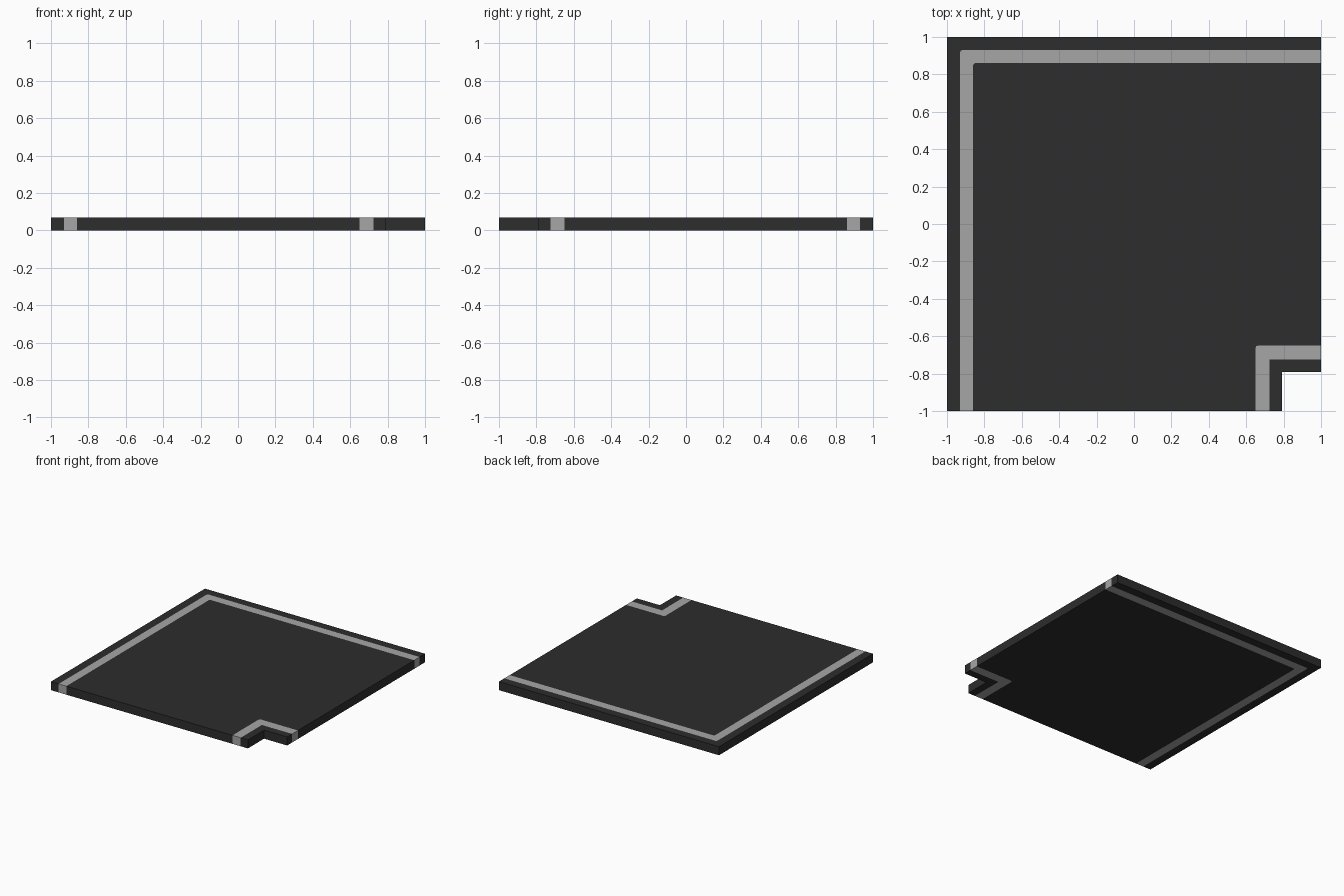
import bpy, bmesh

if "Cube" in bpy.data.objects:
    bpy.data.objects.remove(bpy.data.objects["Cube"])

HEIGHT = 0.07


def material(name, value):
    m = bpy.data.materials.new(name)
    m.diffuse_color = (value, value, value, 1)
    m.use_nodes = True
    m.node_tree.nodes["Principled BSDF"].inputs["Base Color"].default_value = m.diffuse_color
    return m


asphalt = material("dark_asphalt", 0.026)
paint = material("light_grey_line", 0.381)


def corner(c, cut):
    # Corner on the tile diagonal, with an optional tiny chamfer
    if cut == 0:
        return [(c, -c)]
    return [(c, -c - cut), (c + cut * 0.3, -c - cut * 0.3), (c + cut, -c)]


def elbow(name, outer, inner, mat):
    # L-shaped prism between two nested corners, running to the tile's open edges
    (c0, r0), (c1, r1) = outer, inner
    pts = [(c0, -1)] + corner(c0, r0) + [(1, -c0), (1, -c1)]
    pts += corner(c1, r1)[::-1] + [(c1, -1)]
    bm = bmesh.new()
    face = bm.faces.new([bm.verts.new((x, y, 0)) for x, y in pts])
    top = bmesh.ops.extrude_face_region(bm, geom=[face])["geom"]
    bmesh.ops.translate(bm, vec=(0, 0, HEIGHT),
                        verts=[v for v in top if isinstance(v, bmesh.types.BMVert)])
    bmesh.ops.recalc_face_normals(bm, faces=bm.faces)
    mesh = bpy.data.meshes.new(name)
    bm.to_mesh(mesh)
    bm.free()
    mesh.materials.append(mat)
    bpy.context.collection.objects.link(bpy.data.objects.new(name, mesh))


# Nested corners (position on diagonal, chamfer) from outer edge to notch
rings = [(-1, 0), (-0.93, 0.012), (-0.86, 0.012), (0.65, 0.012), (0.725, 0), (0.79, 0)]
parts = [("outer_shoulder", asphalt), ("outer_line", paint), ("road_surface", asphalt),
         ("inner_line", paint), ("inner_shoulder", asphalt)]
for i, (name, mat) in enumerate(parts):
    elbow(name, rings[i], rings[i + 1], mat)
